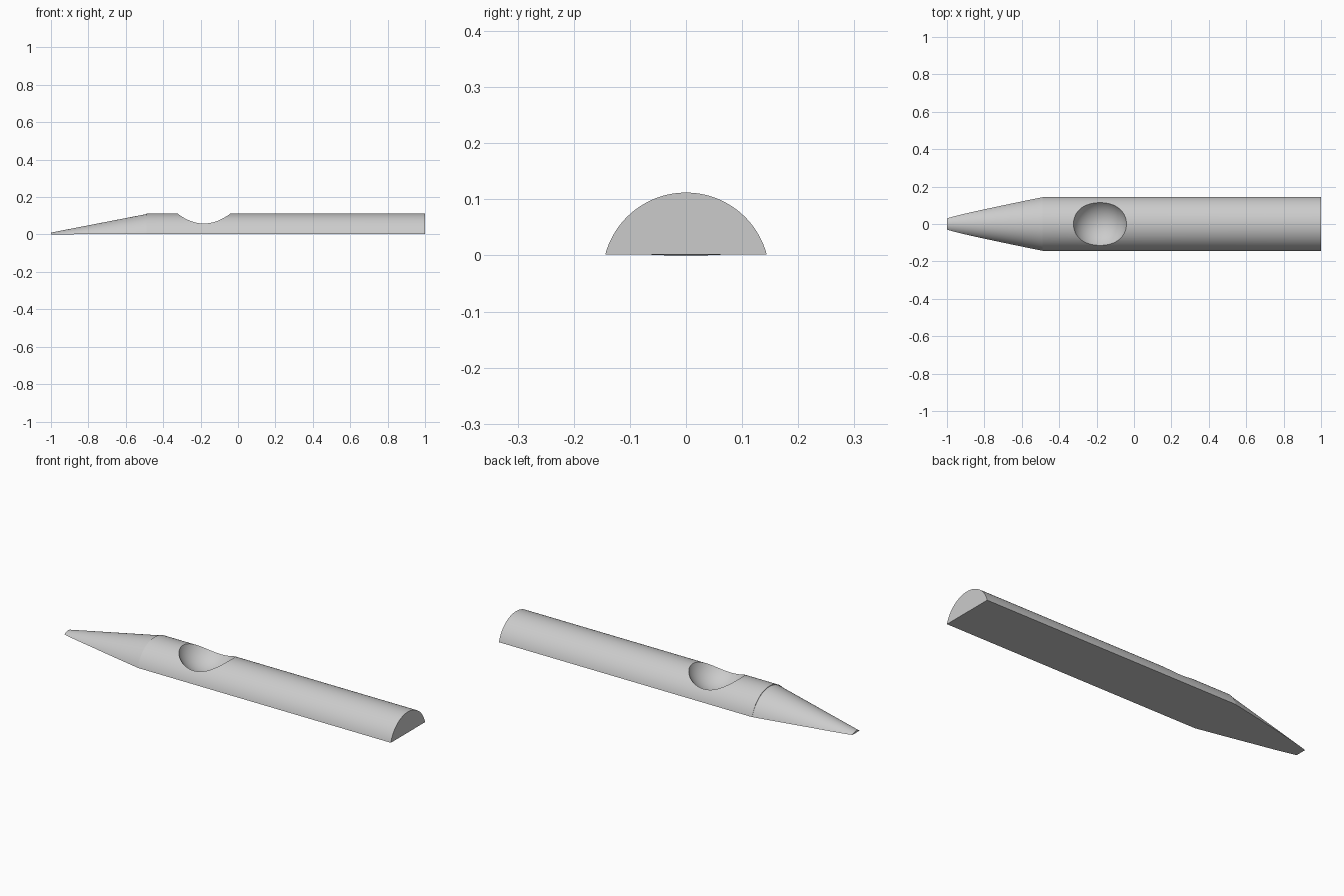
import bpy, bmesh, math

cube = bpy.data.objects.get("Cube")
if cube:
    bpy.data.objects.remove(cube)

grey = bpy.data.materials.new("plain grey")
grey.use_nodes = True
colour = (0.6, 0.6, 0.6, 1)
grey.diffuse_color = colour
grey.node_tree.nodes["Principled BSDF"].inputs["Base Color"].default_value = colour

RADIUS = 0.149
AXIS_Z = -0.037
SEGMENTS = 64


def arc_loft(name, stations):
    """Loft circular segments given as (x, radius, axis height, floor height)."""
    bm = bmesh.new()
    rings = []
    for x, radius, axis, floor in stations:
        start = math.asin((floor - axis) / radius)
        sweep = math.pi - 2 * start
        angles = [start + sweep * i / SEGMENTS for i in range(SEGMENTS + 1)]
        rings.append([bm.verts.new((x, radius * math.cos(a), axis + radius * math.sin(a)))
                      for a in angles])
    for a, b in zip(rings, rings[1:]):
        for i in range(SEGMENTS):
            bm.faces.new((a[i], a[i + 1], b[i + 1], b[i]))
        bm.faces.new((a[-1], a[0], b[0], b[-1]))
    bm.faces.new(rings[0])
    bm.faces.new(rings[-1])
    bmesh.ops.recalc_face_normals(bm, faces=bm.faces)
    mesh = bpy.data.meshes.new(name)
    bm.to_mesh(mesh)
    bm.free()
    mesh.materials.append(grey)
    obj = bpy.data.objects.new(name, mesh)
    bpy.context.collection.objects.link(obj)
    return obj


def select_only(obj):
    bpy.ops.object.select_all(action='DESELECT')
    obj.select_set(True)
    bpy.context.view_layer.objects.active = obj


# Long half-round bar
shaft = arc_loft("shaft", [(-0.49, RADIUS, AXIS_Z, 0.002), (1, RADIUS, AXIS_Z, 0.002)])

# Spherical hollow in the top of the bar
bpy.ops.mesh.primitive_uv_sphere_add(segments=64, ring_count=48, radius=0.147,
                                     location=(-0.182, 0, 0.151))
cutter = bpy.context.object
cutter.name = "hollow_cutter"
cutter.hide_render = True
cutter.data.materials.append(grey)
hollow = shaft.modifiers.new("hollow", 'BOOLEAN')
hollow.operation = 'DIFFERENCE'
hollow.solver = 'EXACT'
hollow.object = cutter
select_only(shaft)
bpy.ops.object.modifier_apply(modifier=hollow.name)
bpy.data.objects.remove(cutter)

# Conical nose, a hair lower than the bar so a fine step shows at the joint
stations = []
for i in range(25):
    t = i / 24
    radius = 0.05 + (RADIUS - 0.05) * t
    floor = 0.002 * min(1, t / 0.4)
    stations.append((-1 + 0.51 * t, radius, AXIS_Z - 0.003, floor))
nose = arc_loft("nose", stations)

for part in (shaft, nose):
    select_only(part)
    bpy.ops.object.shade_smooth_by_angle(angle=math.radians(30))
